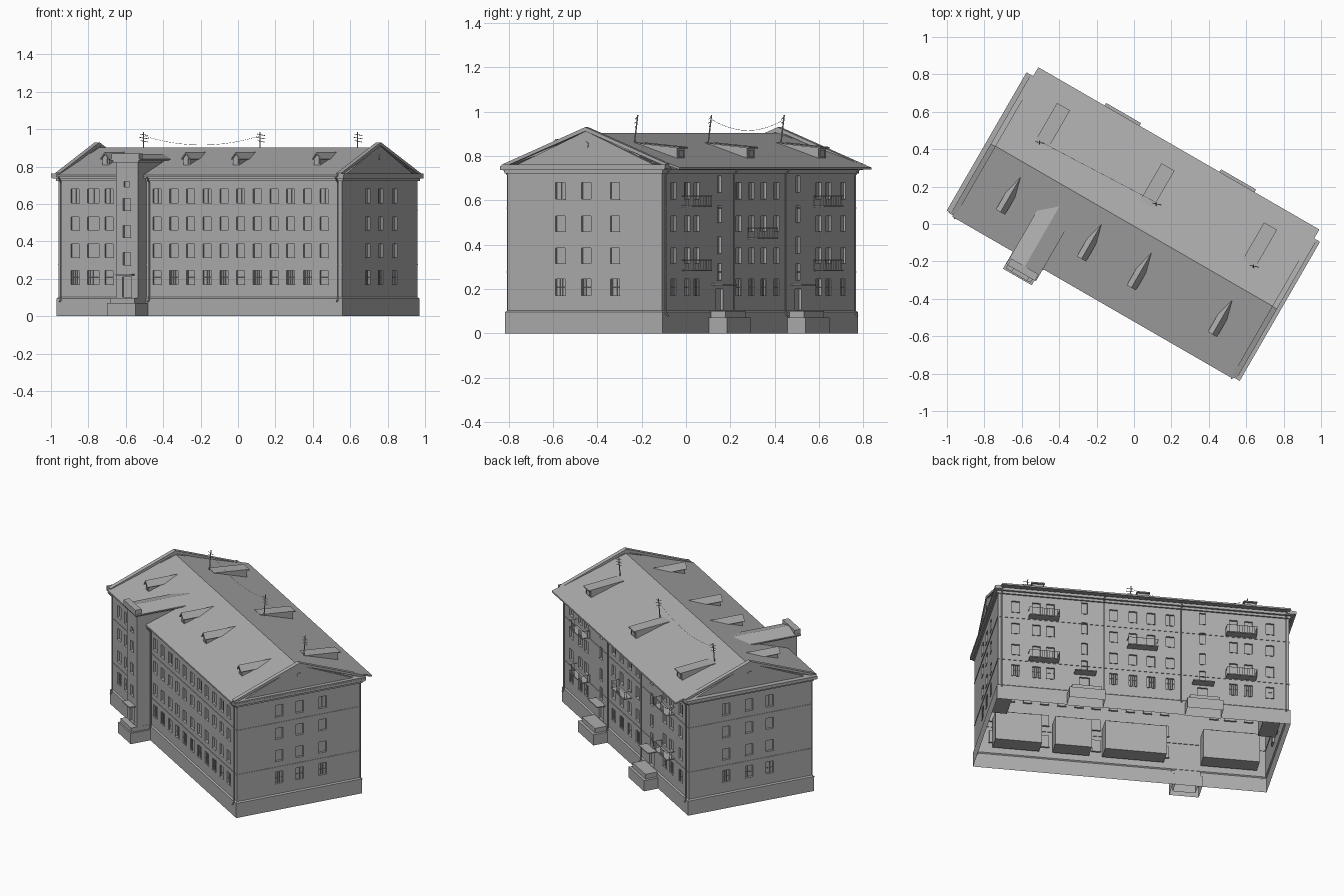
import bpy, bmesh, math
from mathutils import Vector

if "Cube" in bpy.data.objects:
    bpy.data.objects.remove(bpy.data.objects["Cube"])

# Built along local u (long), v (short), z; every object is turned -30 deg about z
TURN = math.radians(-30)
U0, U1, V0, V1 = -0.865, 0.885, -0.42, 0.385      # outer wall faces
ROWS = [(0.17, 0.245), (0.315, 0.385), (0.46, 0.53), (0.605, 0.68)]
GREY = bpy.data.materials.new("mid_grey")
GREY.diffuse_color = (0.42, 0.42, 0.42, 1)
GREY.use_nodes = True
GREY.node_tree.nodes["Principled BSDF"].inputs["Base Color"].default_value = GREY.diffuse_color


def finish(name, bm):
    me = bpy.data.meshes.new(name)
    bm.to_mesh(me)
    bm.free()
    me.materials.append(GREY)
    ob = bpy.data.objects.new(name, me)
    ob.rotation_euler.z = TURN
    bpy.context.collection.objects.link(ob)
    return ob


def face(bm, pts):
    return bm.faces.new([bm.verts.new(p) for p in pts])


def extrude(bm, pts, vec):
    """Closed solid from a planar polygon swept along vec."""
    a = [bm.verts.new(p) for p in pts]
    b = [bm.verts.new(Vector(p) + Vector(vec)) for p in pts]
    n = len(a)
    fs = [bm.faces.new(a), bm.faces.new(b[::-1])]
    fs += [bm.faces.new((a[i], b[i], b[(i + 1) % n], a[(i + 1) % n])) for i in range(n)]
    bmesh.ops.recalc_face_normals(bm, faces=fs)


def box(bm, u0, u1, v0, v1, z0, z1):
    extrude(bm, [(u0, v0, z0), (u1, v0, z0), (u1, v1, z0), (u0, v1, z0)], (0, 0, z1 - z0))


def rod(bm, p, q, r, n=6):
    p, q = Vector(p), Vector(q)
    m = (q - p).to_track_quat('Z', 'Y').to_matrix().to_4x4()
    m.translation = (p + q) / 2
    bmesh.ops.create_cone(bm, cap_ends=True, segments=n, radius1=r, radius2=r,
                          depth=(q - p).length, matrix=m)


def ring(bm, out, z0, z1):
    """Moulding running round the four walls."""
    i = 0.004
    box(bm, U0 - out, U1 + out, V0 - out, V0 + i, z0, z1)
    box(bm, U0 - out, U1 + out, V1 - i, V1 + out, z0, z1)
    box(bm, U0 - out, U0 + i, V0, V1, z0, z1)
    box(bm, U1 - i, U1 + out, V0, V1, z0, z1)


def wall(name, direction, offset, s_range, z_range, windows, depth=0.012):
    """Flat wall with recessed windows, thin bars and sills; windows = (s0, s1, z0, z1)."""
    d = Vector(direction)
    n = d.cross(Vector((0, 0, 1)))

    def P(s, z, o=0.0):
        return d * s + n * (offset + o) + Vector((0, 0, z))

    bm, tr = bmesh.new(), bmesh.new()
    ss = sorted({round(x, 4) for w in windows for x in w[:2]} | set(s_range))
    zs = sorted({round(x, 4) for w in windows for x in w[2:]} | set(z_range))
    for a, b in zip(ss, ss[1:]):
        for c, e in zip(zs, zs[1:]):
            m, k = (a + b) / 2, (c + e) / 2
            if not any(w[0] < m < w[1] and w[2] < k < w[3] for w in windows):
                face(bm, [P(a, c), P(b, c), P(b, e), P(a, e)])

    def bar(a, b, c, e, o0, o1):
        extrude(tr, [P(a, c, o0), P(b, c, o0), P(b, e, o0), P(a, e, o0)], n * (o1 - o0))

    for i, (a, b, c, e) in enumerate(windows):
        cs = [(a, c), (b, c), (b, e), (a, e)]
        face(bm, [P(s, z, -depth) for s, z in cs])
        for p, q in zip(cs, cs[1:] + cs[:1]):
            face(bm, [P(*p), P(*q), P(*q, -depth), P(*p, -depth)])
        bar(a - 0.002, b + 0.002, c - 0.003, c, -depth, 0.003)
        if c == ROWS[3][0]:                        # top floor mullion
            bar((a + b) / 2 - 0.001, (a + b) / 2 + 0.001, c, e, -depth, -depth + 0.002)
        if c == ROWS[0][0]:                        # ground floor grilles
            for k in range(1, 4):
                s = a + (b - a) * k / 4
                rod(tr, P(s, c), P(a + (b - a) * ((k + i) % 4) / 4, e), 0.001, 4)
            rod(tr, P(a, (c + e) / 2), P(b, (c + e) / 2), 0.001, 4)
    bmesh.ops.remove_doubles(bm, verts=bm.verts, dist=1e-5)
    finish(name, bm)
    finish(name + "_window_bars", tr)


def columns(centres, w=0.05):
    return [(c - w / 2, c + w / 2, a, b) for c in centres for a, b in ROWS]


# Four walls
Z = (0.1, 0.74)
front = columns([-0.763, -0.554] + [-0.2575 + 0.1031 * i for i in range(11)]) + columns([-0.652], 0.07)
wall("front_wall", (1, 0, 0), -V0, (U0, U1), Z, front)
stairs = [0.365, -0.345]
back = columns([-u for u in (0.78, 0.655, 0.57, 0.19, 0.075, -0.035, -0.15, -0.53, -0.62, -0.75)], 0.048)
for u in stairs:
    back += [(-u - 0.018, -u + 0.018, z, z + 0.075) for z in (0.24, 0.36, 0.5, 0.635)]
    back += [(-u - 0.03, -u + 0.03, 0.105, 0.2)]
wall("back_wall", (-1, 0, 0), V1, (-U1, -U0), Z, back)
wall("right_end_wall", (0, 1, 0), U1, (V0, V1), Z, columns([-0.144, -0.009, 0.141], 0.048))
wall("left_end_wall", (0, -1, 0), -U0, (-V1, -V0), Z, columns([-0.141, 0.009, 0.144], 0.048))

# Plinth, open underneath
bm = bmesh.new()
loops = []
for o, z in ((0.008, 0), (0.008, 0.095), (0, 0.102)):
    loops.append([bm.verts.new(p) for p in ((U0 - o, V0 - o, z), (U1 + o, V0 - o, z),
                                            (U1 + o, V1 + o, z), (U0 - o, V1 + o, z))])
for lo, hi in zip(loops, loops[1:]):
    for i in range(4):
        j = (i + 1) % 4
        bm.faces.new((lo[i], lo[j], hi[j], hi[i]))
finish("plinth", bm)

# String courses and eaves cornice
bm = bmesh.new()
for z in (0.277, 0.566):
    ring(bm, 0.003, z - 0.002, z + 0.002)
finish("string_courses", bm)
bm = bmesh.new()
ring(bm, 0.01, 0.722, 0.737)
ring(bm, 0.024, 0.737, 0.754)
finish("cornice", bm)

# Roof
bm = bmesh.new()
extrude(bm, [(-0.862, v, z) for v, z in ((-0.452, 0.755), (-0.01, 0.903), (0.47, 0.748),
                                        (0.47, 0.738), (-0.01, 0.89), (-0.452, 0.745))], (1.735, 0, 0))
finish("roof", bm)

# Gable ends: pediment wall, raking coping, base cornice, round vent
for name, s, inner, lip, base in (("left", -1, -0.848, -0.877, -0.903), ("right", 1, 0.86, 0.889, 0.907)):
    bm = bmesh.new()
    outer = lip - 0.006 * s
    extrude(bm, [(inner, -0.42, 0.74), (inner, 0.39, 0.74), (inner, -0.012, 0.912)], (outer - inner, 0, 0))
    extrude(bm, [(inner, v, z) for v, z in ((-0.437, 0.765), (-0.012, 0.93), (0.415, 0.765),
                                           (0.415, 0.75), (-0.012, 0.912), (-0.437, 0.75))], (lip - inner, 0, 0))
    box(bm, min(inner, base), max(inner, base), -0.438, 0.415, 0.742, 0.762)
    rod(bm, (outer - 0.01 * s, -0.012, 0.85), (outer + 0.004 * s, -0.012, 0.85), 0.015, 16)
    finish(name + "_gable", bm)

# Stair tower on the front
TA, TB, TF = -0.46, -0.323, -0.51
bm = bmesh.new()
for u in (TA, TB):
    face(bm, [(u, v, z) for v, z in ((TF, 0), (V0, 0), (V0, 0.74), (-0.2, 0.84), (TF, 0.84))][::1 if u == TB else -1])
finish("tower_sides", bm)
holes = [(u0, u1, z, z + h) for u0, u1, z, h in
         ((-0.414, -0.369, 0.275, 0.065), (-0.414, -0.369, 0.42, 0.065), (-0.414, -0.369, 0.565, 0.065),
          (-0.409, -0.374, 0.69, 0.03), (-0.42, -0.363, 0.102, 0.108))]
wall("tower_front", (1, 0, 0), -TF, (TA, TB), (0.0, 0.84), holes)
bm = bmesh.new()
box(bm, TA - 0.01, TB + 0.01, TF - 0.01, -0.27, 0.822, 0.836)
extrude(bm, [(u, TF - 0.016, z) for u, z in ((TA - 0.025, 0.832), (TA - 0.025, 0.84), (-0.392, 0.867),
                                            (TB + 0.022, 0.84), (TB + 0.022, 0.832))], (0, 0.41, 0))
box(bm, TA - 0.016, TB + 0.016, TF - 0.018, TF + 0.022, 0.84, 0.87)
finish("tower_roof", bm)

# Porches with a step and a canopy, open underneath
bm = bmesh.new()
box(bm, -0.487, -0.31, -0.557, V0, 0, 0.07)
box(bm, -0.475, -0.322, -0.548, V0, 0.07, 0.098)
box(bm, -0.44, -0.343, -0.55, TF, 0.218, 0.226)
for u in stairs:
    box(bm, u - 0.108, u + 0.108, V1, 0.486, 0, 0.07)
    box(bm, u - 0.09, u + 0.09, V1, 0.468, 0.07, 0.1)
    box(bm, u - 0.065, u + 0.065, V1, 0.44, 0.216, 0.222)
low = [f for f in bm.faces if f.calc_center_median().z < 1e-4]
bmesh.ops.delete(bm, geom=low, context='FACES')
finish("porches", bm)

# Balconies: slab, rails, balusters
bm = bmesh.new()
for u, row in ((0.613, 3), (0.613, 1), (0.02, 2), (-0.575, 3), (-0.575, 1)):
    z, a, b, o = ROWS[row][0] - 0.035, u - 0.09, u + 0.09, V1 + 0.052
    box(bm, a, b, V1, o, z, z + 0.006)
    path = [(a, V1), (a, o), (b, o), (b, V1)]
    for p, q in zip(path, path[1:]):
        rod(bm, (*p, z + 0.05), (*q, z + 0.05), 0.0018, 4)
        k = 12 if p[1] == q[1] else 3
        for i in range(k + 1):
            x, y = p[0] + (q[0] - p[0]) * i / k, p[1] + (q[1] - p[1]) * i / k
            rod(bm, (x, y, z), (x, y, z + 0.05), 0.001, 4)
finish("balconies", bm)

# Front dormers with little gables, back shed dormers
bm = bmesh.new()
for u in (-0.65, -0.15, 0.158, 0.658):
    extrude(bm, [(u - 0.02, -0.29, 0.8), (u + 0.02, -0.29, 0.8), (u + 0.02, -0.29, 0.845),
                 (u, -0.29, 0.868), (u - 0.02, -0.29, 0.845)], (0, 0.2, 0))
    extrude(bm, [(u - 0.028, -0.302, 0.841), (u, -0.302, 0.877), (u + 0.028, -0.302, 0.841),
                 (u + 0.024, -0.302, 0.838), (u, -0.302, 0.868), (u - 0.024, -0.302, 0.838)], (0, 0.215, 0))
    box(bm, u - 0.012, u + 0.012, -0.294, -0.29, 0.815, 0.843)
finish("front_dormers", bm)
bm = bmesh.new()
for u in (-0.64, 0.005, 0.638):
    extrude(bm, [(u - 0.034, v, z) for v, z in ((0.13, 0.85), (0.34, 0.78), (0.34, 0.837), (0.13, 0.859))], (0.068, 0, 0))
    extrude(bm, [(u - 0.04, v, z) for v, z in ((0.125, 0.857), (0.355, 0.834), (0.355, 0.841), (0.125, 0.862))], (0.08, 0, 0))
    box(bm, u - 0.02, u + 0.02, 0.34, 0.344, 0.795, 0.826)
finish("back_dormers", bm)

# Aerials and wire
bm = bmesh.new()
tops = []
for u, v in ((-0.652, 0.117), (0.053, 0.145), (0.67, 0.117)):
    top = Vector((u - 0.008, v + 0.014, 0.985))
    rod(bm, (u, v, 0.85), top, 0.003)
    for z, w in ((0.97, 0.02), (0.952, 0.024), (0.935, 0.018)):
        rod(bm, (u - w, v + 0.002, z + 0.004), (u + w, v + 0.016, z - 0.004), 0.0018, 4)
    tops.append(top)
span = [tops[0].lerp(tops[1], i / 10) - Vector((0, 0, 0.02 + 0.2 * (i / 10) * (1 - i / 10))) for i in range(11)]
for p, q in zip(span, span[1:]):
    rod(bm, p, q, 0.0008, 4)
finish("aerials", bm)

# Drainpipes with bent tops at the eaves
bm = bmesh.new()
for u, v, s in [(-0.845, V0, -1), (-0.30, V0, -1), (0.865, V0, -1), (-0.845, V1, 1),
                (-0.215, V1, 1), (0.25, V1, 1), (0.865, V1, 1)]:
    y = v + 0.01 * s
    rod(bm, (u, y, 0.09), (u, y, 0.715), 0.004)
    rod(bm, (u, y, 0.715), (u, v + 0.035 * s, 0.745), 0.004)
    rod(bm, (u, y, 0.09), (u, y + 0.012 * s, 0.078), 0.004)
finish("drainpipes", bm)

# Inner room boxes seen through the open base
bm = bmesh.new()
for a, b in ((0.5, 0.78), (0.2, 0.42), (-0.25, 0.12), (-0.81, -0.47)):
    box(bm, a, b, V0 + 0.015, V0 + 0.12, 0.13, 0.32)
box(bm, U0 + 0.015, U0 + 0.12, 0.0, 0.34, 0.13, 0.32)
box(bm, U1 - 0.12, U1 - 0.015, 0.0, 0.34, 0.13, 0.32)
finish("inner_rooms", bm)
